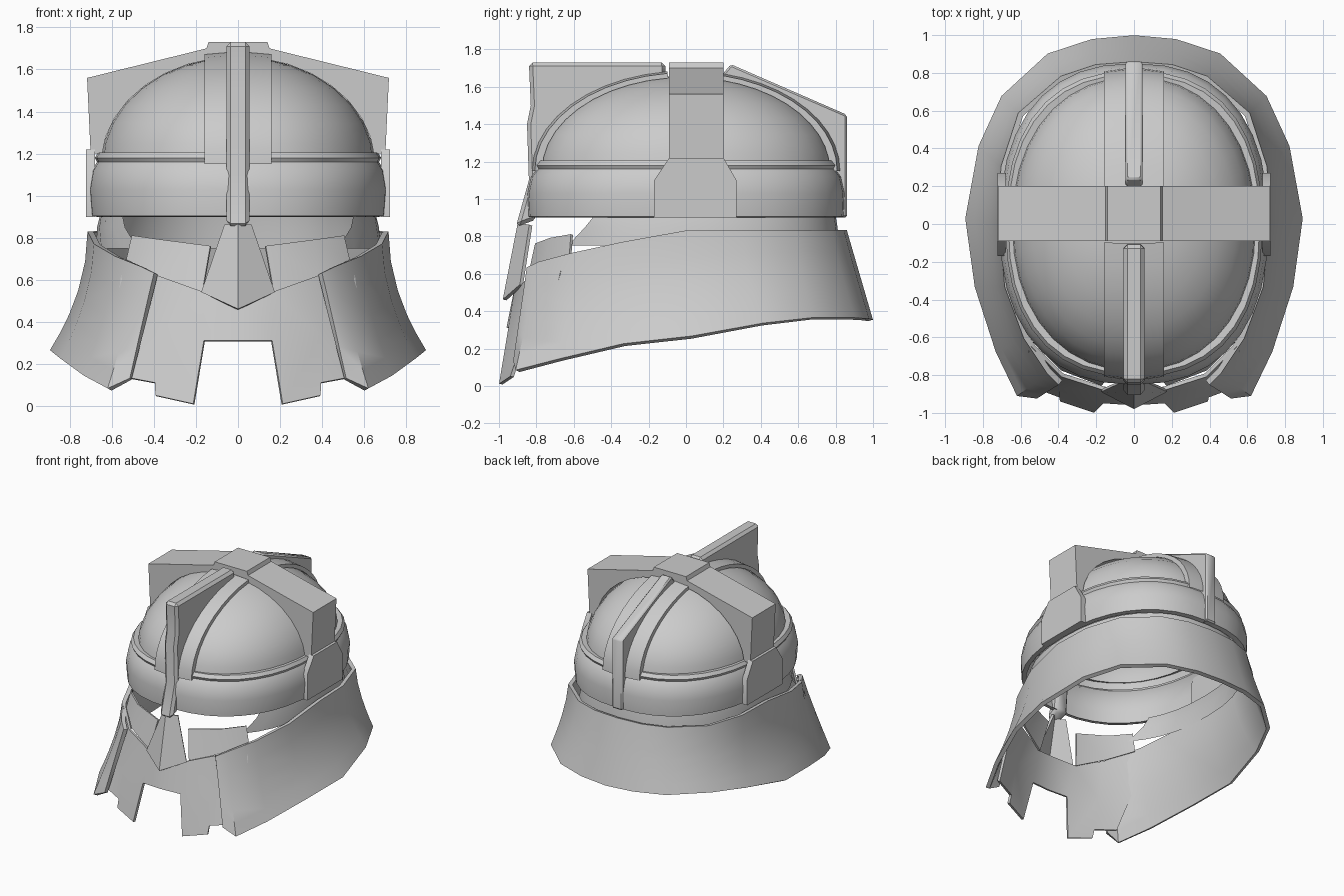
import bpy, bmesh, math
from math import sin, cos, pi

if "Cube" in bpy.data.objects:
    bpy.data.objects.remove(bpy.data.objects["Cube"])

DOME_Z, DOME_H = 1.15, 0.51


def make(name, verts, faces, mirror=False, thick=0.0, bevel=0.0, angle=35):
    me = bpy.data.meshes.new(name)
    me.from_pydata(verts, [], faces)
    bm = bmesh.new()
    bm.from_mesh(me)
    bmesh.ops.remove_doubles(bm, verts=bm.verts, dist=1e-4)
    bmesh.ops.recalc_face_normals(bm, faces=bm.faces)
    bm.to_mesh(me)
    bm.free()
    ob = bpy.data.objects.new(name, me)
    bpy.context.collection.objects.link(ob)
    if mirror:
        m = ob.modifiers.new("mirror", 'MIRROR')
        m.use_clip = True
    if thick:
        s = ob.modifiers.new("thickness", 'SOLIDIFY')
        s.thickness, s.offset = thick, 0
    if bevel:
        b = ob.modifiers.new("bevel", 'BEVEL')
        b.width, b.segments = bevel, 1
    bpy.ops.object.select_all(action='DESELECT')
    ob.select_set(True)
    bpy.context.view_layer.objects.active = ob
    bpy.ops.object.convert(target='MESH')
    bpy.ops.object.shade_smooth_by_angle(angle=math.radians(angle))
    return ob


def loft(name, rows, closed=False, **kw):
    n = len(rows[0])
    verts = [p for r in rows for p in r]
    faces = []
    for i in range(len(rows) - 1):
        for j in range(n if closed else n - 1):
            k = (j + 1) % n
            faces.append((i * n + j, i * n + k, (i + 1) * n + k, (i + 1) * n + j))
    return make(name, verts, faces, **kw)


def prism(name, profile, axis, lo, hi, **kw):
    # profile is (y, z) for axis x and (x, z) for axis y
    put = (lambda a, b, d: (d, a, b)) if axis == 'x' else (lambda a, b, d: (a, d, b))
    n = len(profile)
    verts = [put(a, b, d) for d in (lo, hi) for a, b in profile]
    faces = [tuple(range(n)), tuple(range(n, 2 * n))]
    faces += [(i, (i + 1) % n, n + (i + 1) % n, n + i) for i in range(n)]
    return make(name, verts, faces, **kw)


def ring(rx, ry, z, n=36, p=0.85, a0=0, sweep=360, close=True):
    # superellipse outline, angles in degrees
    def f(v):
        return math.copysign(abs(v) ** p, v)
    angs = [math.radians(a0 + sweep * i / n) for i in range(n if close else n + 1)]
    return [(rx * f(cos(a)), ry * f(sin(a)), z) for a in angs]


def arc(r, a0, a1, n=8, s=1.0):
    # points on the dome outline, angles in degrees
    out = []
    for i in range(n + 1):
        a = math.radians(a0 + (a1 - a0) * i / n)
        out.append((r * s * cos(a), DOME_Z + DOME_H * s * sin(a)))
    return out


# Dome shell
dome = []
for i in range(9):
    a = pi / 2 * min(i / 8, 0.995)
    dome.append(ring(0.65 * cos(a), 0.785 * cos(a), DOME_Z + DOME_H * sin(a), p=0.92))
loft("dome", dome, closed=True)

# Brow band with rolled upper lip
band = [(0.67, 0.81, 0.90), (0.70, 0.845, 0.905), (0.71, 0.85, 1.03),
        (0.695, 0.83, 1.12), (0.67, 0.80, 1.16), (0.68, 0.81, 1.18), (0.665, 0.79, 1.205),
        (0.62, 0.75, 1.20)]
loft("brow_band", [ring(*b) for b in band], closed=True)

# Broad straps over the dome, running front to back
for name, a0, a1 in (("front_strap", 180, 97), ("back_strap", 0, 76)):
    rows = []
    for x, s in ((-0.16, 0.98), (-0.16, 1.03), (-0.04, 1.05), (0.04, 1.05), (0.16, 1.03), (0.16, 0.98)):
        rows.append([(x, y, z) for y, z in arc(0.785, a0, a1, 10, s)])
    loft(name, rows)

# Tall crests, front and back
prism("front_crest",
      [(-0.11, 1.73), (-0.84, 1.73), (-0.83, 1.50), (-0.85, 1.40), (-0.84, 1.10), (-0.91, 0.85),
       (-0.80, 0.89)] + arc(0.78, 178, 98), 'x', -0.055, 0.055, bevel=0.02)
prism("back_crest",
      [(0.19, 1.66), (0.24, 1.72), (0.86, 1.45), (0.86, 0.90), (0.80, 0.90)] + arc(0.78, 2, 75),
      'x', -0.045, 0.045, bevel=0.015)

# Crosswise arch with square shoulders
half = [(0.66, 1.20), (0.70, 1.20), (0.717, 1.56), (0.15, 1.70), (0.14, 1.73)]
inner = arc(0.65, 176, 4, 16)
prism("cross_arch", half + [(-x, z) for x, z in reversed(half)] + inner, 'y', -0.09, 0.20)

# Side plates where the arch meets the band
plate = [(-0.17, 0.90), (-0.17, 1.10), (-0.09, 1.22), (0.20, 1.22), (0.27, 1.10), (0.27, 0.90)]
prism("side_plate", plate, 'x', 0.68, 0.722, mirror=True)

# Narrow collar between band and neck guard
rows = [ring(rx, ry, z, 28, 0.88, a0, 180 - 2 * a0, False)
        for rx, ry, z, a0 in ((0.655, 0.80, 0.91, -35), (0.67, 0.81, 0.85, -39), (0.68, 0.82, 0.75, -48))]
loft("collar", rows)

# Flared neck guard with cheek plates: upper and lower edge, right half, and flare power
top = [(0.39, -0.84, 0.63), (0.45, -0.78, 0.66), (0.57, -0.60, 0.71), (0.67, -0.33, 0.77),
       (0.70, 0.00, 0.83), (0.69, 0.30, 0.83), (0.60, 0.58, 0.83), (0.38, 0.77, 0.83),
       (0.20, 0.83, 0.83), (0, 0.845, 0.83)]
low = [(0.51, -0.91, 0.13), (0.61, -0.90, 0.08), (0.72, -0.67, 0.14), (0.83, -0.33, 0.22),
       (0.88, 0.03, 0.26), (0.81, 0.41, 0.33), (0.69, 0.67, 0.36), (0.45, 0.89, 0.36),
       (0.22, 0.965, 0.355), (0, 0.985, 0.35)]
flare = [1.0, 1.1, 1.5, 1.8, 2.0, 1.8, 1.5, 1.2, 1.05, 1.0]
rows = []
for t in (0, 0.25, 0.5, 0.7, 0.85, 1):
    rows.append([(a[0] + (b[0] - a[0]) * t ** k, a[1] + (b[1] - a[1]) * t ** k, a[2] + (b[2] - a[2]) * t)
                 for a, b, k in zip(top, low, flare)])
loft("neck_guard", rows, mirror=True, thick=0.03)

# Lower face mask with two hanging tabs
mask = [(0, -0.90, 0.56), (0.16, -0.87, 0.54), (0.38, -0.80, 0.62), (0.54, -0.64, 0.70),
        (0, -0.95, 0.31), (0.16, -0.94, 0.31), (0.39, -0.86, 0.33), (0.58, -0.72, 0.38),
        (0.21, -0.99, 0.01), (0.39, -0.93, 0.05), (0.39, -0.91, 0.11), (0.55, -0.85, 0.14)]
make("face_mask", mask, [(0, 1, 5, 4), (1, 2, 6, 5), (2, 3, 7, 6), (5, 6, 10, 9, 8), (6, 7, 11, 10)],
     mirror=True, thick=0.02)

# Recessed plates under the eyes
rows = [[(0.13, -0.80, 0.76), (0.36, -0.72, 0.79), (0.50, -0.61, 0.81)],
        [(0.17, -0.85, 0.53), (0.38, -0.77, 0.62), (0.53, -0.62, 0.68)]]
loft("eye_plate", rows, mirror=True, thick=0.015)

# Pointed nose guard with a central ridge
nose = [(0, -0.89, 0.87), (0, -0.97, 0.46), (0.17, -0.88, 0.54), (0.06, -0.83, 0.86)]
make("nose_guard", nose, [(0, 1, 2, 3)], mirror=True, thick=0.02, angle=20)
